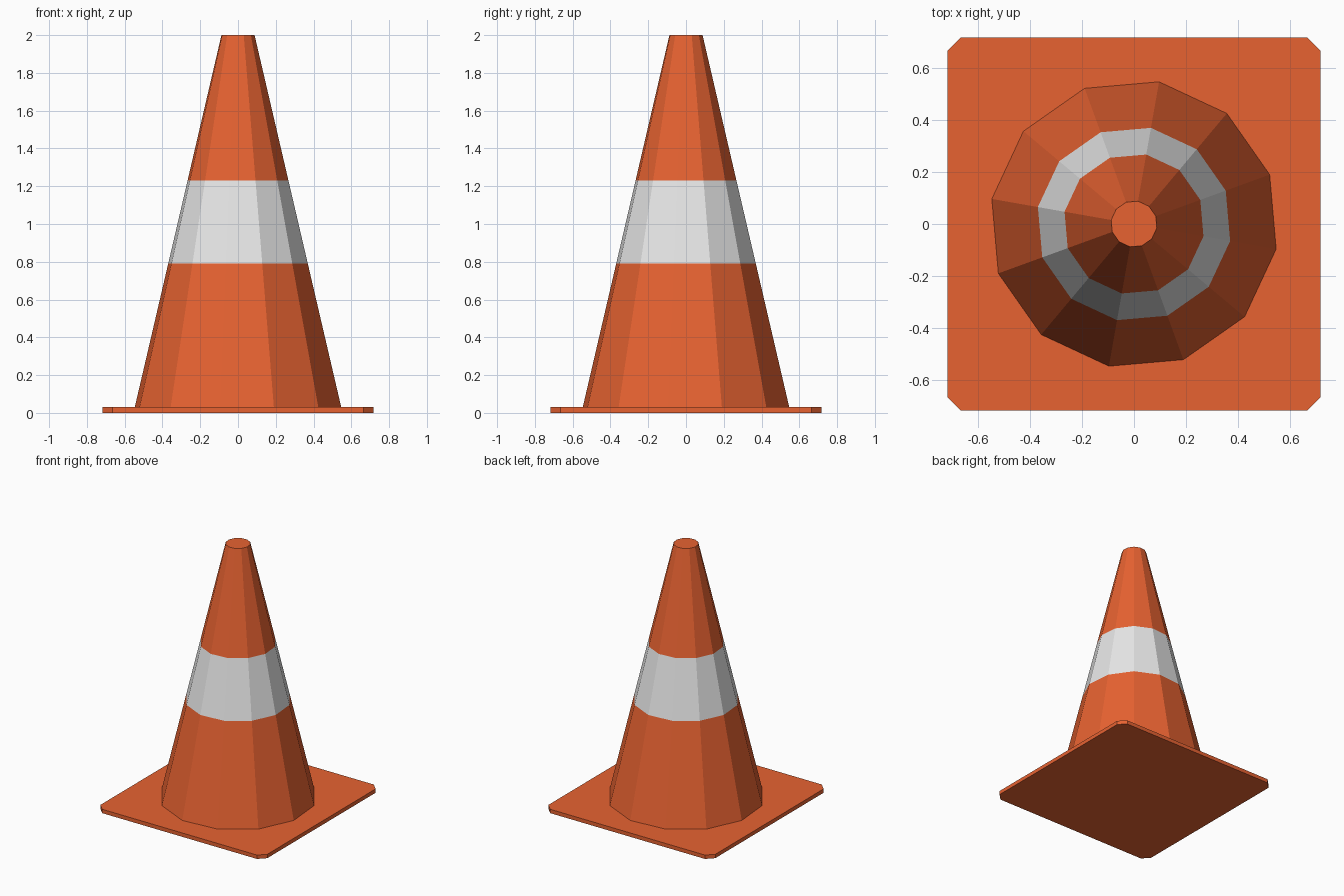
import bpy, bmesh
from math import cos, sin, radians, tau

cube = bpy.data.objects.get("Cube")
if cube:
    bpy.data.objects.remove(cube, do_unlink=True)


def make_material(name, color):
    mat = bpy.data.materials.new(name)
    mat.use_nodes = True
    mat.diffuse_color = color
    bsdf = next(n for n in mat.node_tree.nodes if n.type == "BSDF_PRINCIPLED")
    bsdf.inputs["Base Color"].default_value = color
    return mat


def finish(name, bm, materials):
    bmesh.ops.recalc_face_normals(bm, faces=bm.faces)
    mesh = bpy.data.meshes.new(name)
    bm.to_mesh(mesh)
    bm.free()
    for mat in materials:
        mesh.materials.append(mat)
    obj = bpy.data.objects.new(name, mesh)
    bpy.context.collection.objects.link(obj)
    return obj


orange = make_material("orange", (0.8, 0.123, 0.031, 1))
white = make_material("white", (0.8, 0.8, 0.8, 1))

# Square base plate with chamfered corners
HALF, CHAMFER, BASE_TOP = 0.717, 0.052, 0.03
bm = bmesh.new()
bmesh.ops.create_cube(bm, size=1)
bmesh.ops.scale(bm, vec=(2 * HALF, 2 * HALF, BASE_TOP), verts=bm.verts)
bmesh.ops.translate(bm, vec=(0, 0, BASE_TOP / 2), verts=bm.verts)
corners = [e for e in bm.edges if abs(e.verts[0].co.z - e.verts[1].co.z) > BASE_TOP / 2]
bmesh.ops.bevel(bm, geom=corners, offset=CHAMFER, segments=1, affect="EDGES")
finish("base_plate", bm, [orange])

# Twelve-sided tapered body, with ring cuts bounding the reflective band
SIDES, TURN = 12, radians(20)
BOTTOM_R, TOP_R, TOP = 0.555, 0.089, 2.0
BAND_LOW, BAND_HIGH = 0.79, 1.23
bm = bmesh.new()
rings = []
for z in (BASE_TOP, BAND_LOW, BAND_HIGH, TOP):
    r = BOTTOM_R + (TOP_R - BOTTOM_R) * (z - BASE_TOP) / (TOP - BASE_TOP)
    angles = [TURN + tau * i / SIDES for i in range(SIDES)]
    rings.append([bm.verts.new((r * cos(a), r * sin(a), z)) for a in angles])
for low, high in zip(rings, rings[1:]):
    for i in range(SIDES):
        j = (i + 1) % SIDES
        bm.faces.new((low[i], low[j], high[j], high[i]))
bm.faces.new(rings[-1])
bm.faces.new(rings[0][::-1])
for face in bm.faces:
    is_band = BAND_LOW < face.calc_center_median().z < BAND_HIGH
    face.material_index = int(is_band)
finish("cone_body", bm, [orange, white])
